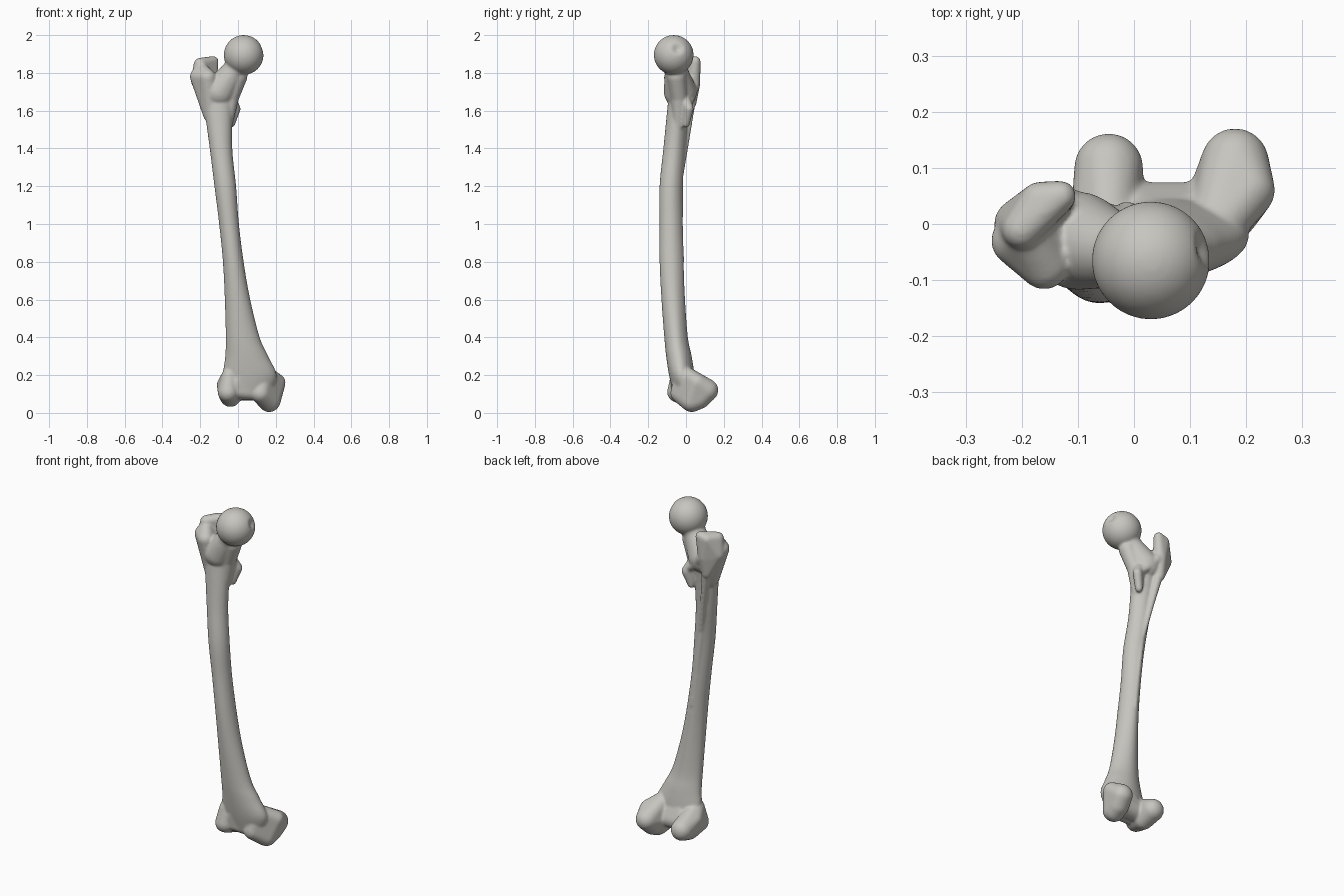
import bpy
import bmesh
import math
from mathutils import Vector, Matrix

cube = bpy.data.objects.get("Cube")
if cube:
    bpy.data.objects.remove(cube, do_unlink=True)

bm = bmesh.new()


def hull(*balls):
    """Add the convex skin around a few balls given as (x, y, z, radius)."""
    part = bmesh.new()
    for x, y, z, r in balls:
        bmesh.ops.create_icosphere(part, subdivisions=3, radius=r,
                                   matrix=Matrix.Translation((x, y, z)))
    result = bmesh.ops.convex_hull(part, input=part.verts)
    loose = {g for g in result["geom_interior"] + result["geom_unused"]
             if isinstance(g, bmesh.types.BMVert)}
    bmesh.ops.delete(part, geom=list(loose), context="VERTS")
    add(part)


def chain(*balls):
    """Join successive balls with tapered links."""
    for a, b in zip(balls, balls[1:]):
        hull(a, b)


def add(part):
    bmesh.ops.recalc_face_normals(part, faces=part.faces)
    mesh = bpy.data.meshes.new("part")
    part.to_mesh(mesh)
    part.free()
    bm.from_mesh(mesh)
    bpy.data.meshes.remove(mesh)


def spline(rows, steps):
    """Smooth interpolation through rows of numbers."""
    padded = [rows[0]] + rows + [rows[-1]]
    for i in range(len(rows) - 1):
        for s in range(steps):
            t = s / steps
            yield [b + t / 2 * (c - a + t * (2 * a - 5 * b + 4 * c - d + t * (3 * (b - c) + d - a)))
                   for a, b, c, d in zip(*padded[i:i + 4])]
    yield rows[-1]


# Shaft: height, right edge, left edge, front edge, back edge
sections = [
    (0.11, -0.07, 0.18, -0.07, 0.05),
    (0.2, -0.08, 0.205, -0.09, 0.045),
    (0.3, -0.068, 0.16, -0.105, 0.03),
    (0.4, -0.065, 0.115, -0.115, 0.01),
    (0.6, -0.07, 0.065, -0.13, -0.005),
    (0.8, -0.08, 0.03, -0.14, -0.013),
    (1.0, -0.1, 0.005, -0.14, -0.02),
    (1.2, -0.125, -0.01, -0.14, -0.02),
    (1.4, -0.15, -0.03, -0.12, -0.005),
    (1.6, -0.178, -0.028, -0.1, 0.015),
    (1.7, -0.2, -0.015, -0.09, 0.03),
    (1.78, -0.21, -0.04, -0.085, 0.025),
]
shaft = bmesh.new()
rings = []
SIDES = 40
for z, x0, x1, y0, y1 in spline(sections, 6):
    ring = []
    for i in range(SIDES):
        a = math.tau * i / SIDES
        c, s = math.cos(a), math.sin(a)
        taper = 1 - 0.2 * max(s, 0) ** 2      # narrower towards the back ridge
        ring.append(shaft.verts.new(((x0 + x1) / 2 + c * taper * (x1 - x0) / 2,
                                     (y0 + y1) / 2 + s * (y1 - y0) / 2, z)))
    rings.append(ring)
for low, high in zip(rings, rings[1:]):
    for i in range(SIDES):
        j = (i + 1) % SIDES
        shaft.faces.new((low[i], low[j], high[j], high[i]))
shaft.faces.new(rings[0][::-1])
shaft.faces.new(rings[-1])
add(shaft)

# Ball head with a shallow pit on its inner side
centre = Vector((0.03, -0.065, 1.895))
pit = centre + Vector((0.95, 0.2, 0.33)).normalized() * 0.105
head = bmesh.new()
bmesh.ops.create_icosphere(head, subdivisions=5, radius=0.105,
                           matrix=Matrix.Translation(centre))
for v in head.verts:
    near = max(0, 1 - (v.co - pit).length / 0.035)
    v.co += (centre - v.co).normalized() * 0.02 * near
add(head)

# Neck and the buttress under it
chain((0.03, -0.065, 1.89, 0.062), (-0.03, -0.05, 1.8, 0.063), (-0.1, -0.03, 1.7, 0.088))
chain((0.0, -0.05, 1.78, 0.05), (-0.04, -0.035, 1.67, 0.045), (-0.06, -0.04, 1.52, 0.03))

# Greater trochanter: front mass, then hooked rear ridge
hull((-0.21, -0.03, 1.78, 0.045), (-0.16, -0.072, 1.775, 0.045),
     (-0.195, -0.02, 1.82, 0.035), (-0.16, 0.01, 1.74, 0.05), (-0.14, -0.035, 1.58, 0.045))
hull((-0.2, -0.01, 1.845, 0.035), (-0.13, 0.05, 1.862, 0.027), (-0.17, 0.045, 1.85, 0.03),
     (-0.205, 0.0, 1.76, 0.045), (-0.15, 0.037, 1.74, 0.038), (-0.155, 0.025, 1.64, 0.03))

# Lesser trochanter, the crest joining both, and the rear ridge line
hull((-0.012, 0.015, 1.61, 0.026), (-0.035, 0.0, 1.53, 0.02), (-0.045, -0.01, 1.67, 0.03))
chain((-0.03, 0.01, 1.63, 0.022), (-0.08, 0.025, 1.67, 0.024), (-0.13, 0.04, 1.73, 0.03))
chain((-0.15, 0.025, 1.64, 0.025), (-0.115, 0.003, 1.45, 0.016), (-0.08, -0.028, 1.25, 0.014),
      (-0.05, -0.03, 1.0, 0.014), (-0.025, -0.024, 0.8, 0.014))

# Outer condyle
hull((-0.045, 0.1, 0.115, 0.062), (-0.04, 0.03, 0.087, 0.056), (-0.052, -0.045, 0.11, 0.055),
     (-0.07, 0.02, 0.15, 0.042), (-0.045, -0.04, 0.2, 0.04))

# Inner condyle
hull((0.18, 0.11, 0.12, 0.061), (0.17, 0.07, 0.08, 0.06), (0.165, 0.03, 0.065, 0.061),
     (0.12, -0.03, 0.105, 0.053), (0.205, 0.06, 0.16, 0.047), (0.14, -0.015, 0.21, 0.045))

# Bridge between the condyles
hull((0.0, 0.02, 0.12, 0.055), (0.13, 0.02, 0.12, 0.055), (0.04, -0.01, 0.2, 0.05))
hull((-0.03, -0.035, 0.12, 0.045), (0.1, -0.02, 0.11, 0.045), (0.02, -0.04, 0.2, 0.045))

# Fuse everything into one smooth surface
mesh = bpy.data.meshes.new("thigh_bone")
bm.to_mesh(mesh)
bm.free()
bone = bpy.data.objects.new("thigh_bone", mesh)
bpy.context.collection.objects.link(bone)
bpy.ops.object.select_all(action="DESELECT")
bone.select_set(True)
bpy.context.view_layer.objects.active = bone
remesh = bone.modifiers.new("Fuse", "REMESH")
remesh.mode = "VOXEL"
remesh.voxel_size = 0.006
smooth = bone.modifiers.new("Soften", "SMOOTH")
smooth.factor = 0.5
smooth.iterations = 10
bpy.ops.object.convert(target="MESH")
bpy.ops.object.shade_smooth()

# Bone colour
colour = (0.57, 0.56, 0.52, 1)
mat = bpy.data.materials.new("bone_grey")
mat.use_nodes = True
mat.diffuse_color = colour
mat.node_tree.nodes["Principled BSDF"].inputs["Base Color"].default_value = colour
bone.data.materials.clear()
bone.data.materials.append(mat)
